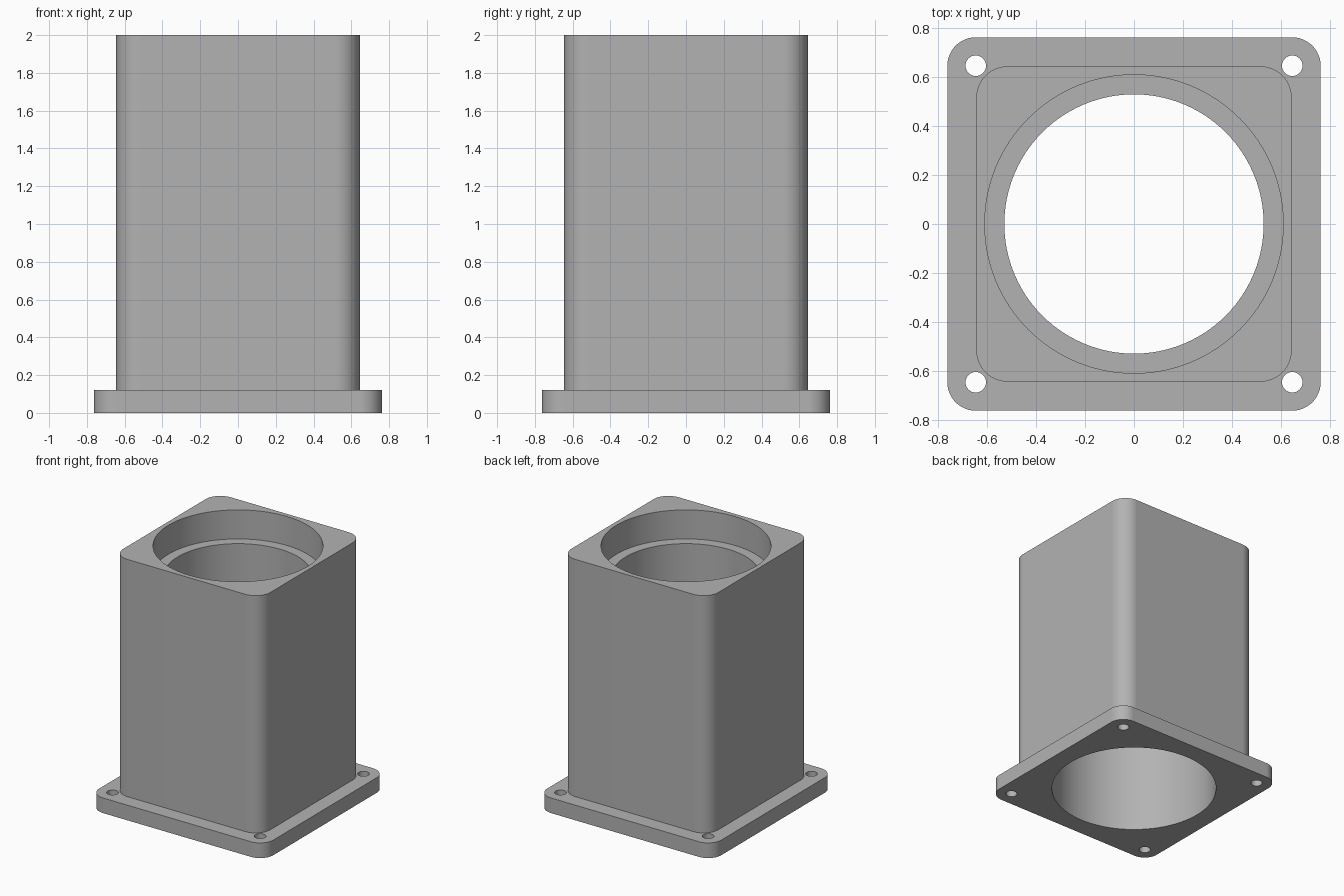
import bpy, bmesh, math

cube = bpy.data.objects.get("Cube")
if cube:
    bpy.data.objects.remove(cube, do_unlink=True)

grey = bpy.data.materials.new("plain grey")
grey.use_nodes = True
colour = (0.45, 0.45, 0.45, 1)
grey.diffuse_color = colour
grey.node_tree.nodes["Principled BSDF"].inputs["Base Color"].default_value = colour


def prism(name, points, z0, z1):
    """Extrude a closed outline from z0 up to z1."""
    bm = bmesh.new()
    base = bm.faces.new([bm.verts.new((x, y, z0)) for x, y in points])
    top = bmesh.ops.extrude_face_region(bm, geom=[base], use_keep_orig=True)
    verts = [v for v in top["geom"] if isinstance(v, bmesh.types.BMVert)]
    bmesh.ops.translate(bm, vec=(0, 0, z1 - z0), verts=verts)
    bmesh.ops.recalc_face_normals(bm, faces=bm.faces)
    mesh = bpy.data.meshes.new(name)
    bm.to_mesh(mesh)
    bm.free()
    mesh.materials.append(grey)
    obj = bpy.data.objects.new(name, mesh)
    bpy.context.collection.objects.link(obj)
    return obj


def rounded_square(half, radius, steps=12):
    points = []
    for corner in range(4):
        mid = math.radians(45 + 90 * corner)
        cx = math.copysign(half - radius, math.cos(mid))
        cy = math.copysign(half - radius, math.sin(mid))
        for i in range(steps + 1):
            a = math.pi / 2 * (corner + i / steps)
            points.append((cx + radius * math.cos(a), cy + radius * math.sin(a)))
    return points


def circle(radius, count, x=0, y=0):
    angles = [math.tau * i / count for i in range(count)]
    return [(x + radius * math.cos(a), y + radius * math.sin(a)) for a in angles]


def combine(target, tool, operation):
    """Apply a boolean and discard the tool object."""
    tool.hide_render = True
    mod = target.modifiers.new("boolean", "BOOLEAN")
    mod.operation, mod.solver, mod.object = operation, "EXACT", tool
    bpy.context.view_layer.objects.active = target
    bpy.ops.object.modifier_apply(modifier=mod.name)
    bpy.data.objects.remove(tool, do_unlink=True)


# Square tower standing on a wider mounting flange
housing = prism("flanged_housing", rounded_square(0.763, 0.116), 0, 0.12)
combine(housing, prism("tower", rounded_square(0.645, 0.13), 0.06, 2), "UNION")

# Wide bores at both ends, leaving a narrower collar between them
bores = [("lower_bore", 0.61, -0.1, 1.1),
         ("collar_bore", 0.53, 1.0, 1.9),
         ("upper_bore", 0.61, 1.77, 2.1)]
for name, radius, z0, z1 in bores:
    combine(housing, prism(name, circle(radius, 96), z0, z1), "DIFFERENCE")

# Bolt holes in the flange corners
for x in (-0.647, 0.647):
    for y in (-0.647, 0.647):
        hole = prism("bolt_hole", circle(0.042, 32, x, y), -0.1, 0.2)
        combine(housing, hole, "DIFFERENCE")

# Smooth rounded walls with crisp rims
bpy.ops.object.select_all(action="DESELECT")
housing.select_set(True)
bpy.context.view_layer.objects.active = housing
bpy.ops.object.shade_smooth_by_angle(angle=math.radians(30))
normals = housing.modifiers.new("flat panels", "WEIGHTED_NORMAL")
normals.keep_sharp = True
